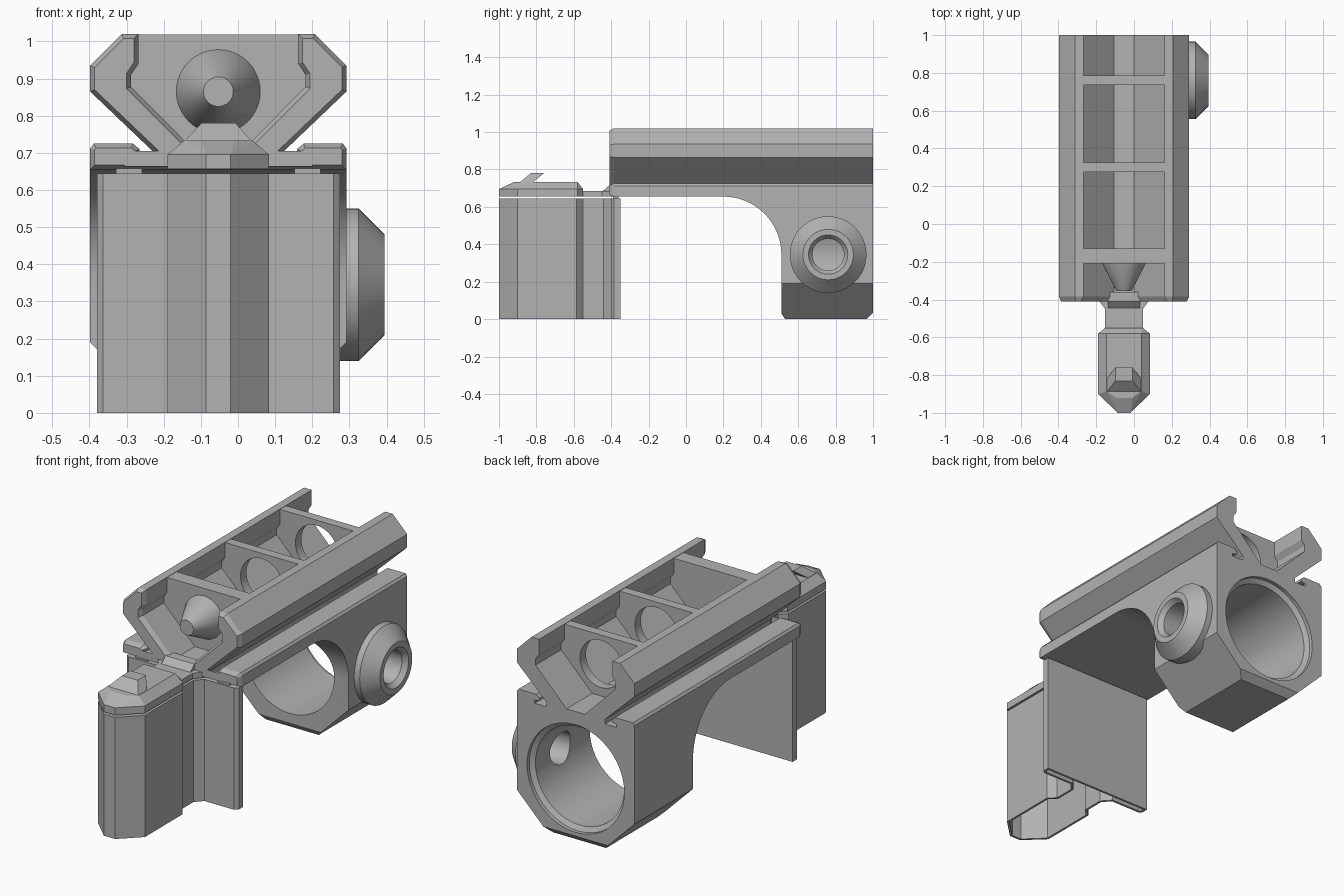
import bpy, bmesh, math
from mathutils import Vector, Matrix

if "Cube" in bpy.data.objects:
    bpy.data.objects.remove(bpy.data.objects["Cube"])

CX = -0.053          # centre line of the part
BORE_Z = 0.34
RAIL_Z = 0.865

grey = bpy.data.materials.new("plain grey")
grey.use_nodes = True
grey.diffuse_color = (0.45, 0.45, 0.45, 1)
grey.node_tree.nodes["Principled BSDF"].inputs["Base Color"].default_value = (0.45, 0.45, 0.45, 1)


def finish(bm, name):
    bmesh.ops.recalc_face_normals(bm, faces=bm.faces[:])
    mesh = bpy.data.meshes.new(name)
    bm.to_mesh(mesh)
    bm.free()
    mesh.materials.append(grey)
    ob = bpy.data.objects.new(name, mesh)
    bpy.context.collection.objects.link(ob)
    return ob


def prism_bm(points, axis, a, b):
    """Extrude a 2D outline along an axis from a to b."""
    place = {"x": lambda p: (a, p[0], p[1]),
             "y": lambda p: (p[0], a, p[1]),
             "z": lambda p: (p[0], p[1], a)}[axis]
    bm = bmesh.new()
    face = bm.faces.new([bm.verts.new(place(p)) for p in points])
    step = Vector([b - a if axis == n else 0 for n in "xyz"])
    new = bmesh.ops.extrude_face_region(bm, geom=[face])["geom"]
    bmesh.ops.translate(bm, vec=step, verts=[v for v in new if isinstance(v, bmesh.types.BMVert)])
    if face not in bm.faces:
        bm.faces.new([v for v in bm.verts[:len(points)]])
    bmesh.ops.recalc_face_normals(bm, faces=bm.faces[:])
    return bm


def prism(name, points, axis, a, b):
    return finish(prism_bm(points, axis, a, b), name)


def mirrored(half):
    """Complete a half outline about the centre line."""
    return [(CX + x, v) for x, v in half] + [(CX - x, v) for x, v in reversed(half)]


def lathe(name, stations, axis, centre, sides=48):
    """Solid of revolution: stations are (distance along axis, radius)."""
    bm = bmesh.new()
    rings = []
    for d, r in stations:
        ring = []
        for i in range(sides):
            t = math.tau * i / sides
            u, v = r * math.cos(t), r * math.sin(t)
            co = (d, centre[0] + u, centre[1] + v) if axis == "x" else (centre[0] + u, d, centre[1] + v)
            ring.append(bm.verts.new(co))
        rings.append(ring)
    for lo, hi in zip(rings, rings[1:]):
        for i in range(sides):
            j = (i + 1) % sides
            bm.faces.new((lo[i], lo[j], hi[j], hi[i]))
    bm.faces.new(rings[0])
    bm.faces.new(rings[-1])
    return finish(bm, name)


def hull(name, points):
    bm = bmesh.new()
    verts = [bm.verts.new(p) for p in points]
    res = bmesh.ops.convex_hull(bm, input=verts)
    loose = [v for v in res["geom_interior"] if isinstance(v, bmesh.types.BMVert)]
    bmesh.ops.delete(bm, geom=loose, context="VERTS")
    return finish(bm, name)


def activate(ob):
    bpy.ops.object.select_all(action="DESELECT")
    ob.select_set(True)
    bpy.context.view_layer.objects.active = ob


def combine(ob, tool, operation):
    activate(ob)
    mod = ob.modifiers.new("bool", "BOOLEAN")
    mod.operation, mod.object, mod.solver = operation, tool, "EXACT"
    bpy.ops.object.modifier_apply(modifier=mod.name)
    bpy.data.objects.remove(tool)


def smooth(ob):
    activate(ob)
    bpy.ops.object.shade_smooth_by_angle(angle=math.radians(25))


# Dovetail rail with its open channel and side grooves
rail_half = [(0.053, 0.695), (0.235, 0.878), (0.235, 0.91), (0.215, 0.94),
             (0.215, 1.02), (0.26, 1.02), (0.345, 0.935), (0.345, 0.865),
             (0.172, 0.70), (0.172, 0.675), (0.24, 0.675), (0.24, 0.69),
             (0.212, 0.695), (0.212, 0.71), (0.23, 0.725), (0.335, 0.725),
             (0.345, 0.712), (0.345, 0.655)]
bm = prism_bm(mirrored(rail_half), "y", -0.385, 1.0)
front = [f for f in bm.faces if f.normal.y < -0.9]
bmesh.ops.inset_region(bm, faces=front, thickness=0.012, depth=0.025, use_even_offset=True)
finish(bm, "rail")

# Cross walls in the channel, the rear two pierced
wall_half = [(0.05, 0.685), (0.238, 0.87), (0.238, 0.91), (0.225, 0.94), (0.225, 1.018)]
for name, a, b, pierced in (("front_wall", -0.21, -0.13, False),
                            ("middle_wall", 0.275, 0.325, True),
                            ("rear_wall", 0.735, 0.785, True)):
    wall = prism(name, mirrored(wall_half), "y", a, b)
    if pierced:
        combine(wall, lathe("wall_cutter", [(a - 0.1, 0.125), (b + 0.1, 0.125)], "y", (CX, RAIL_Z)),
                "DIFFERENCE")
        smooth(wall)
smooth(lathe("nose_cone", [(-0.2, 0.115), (-0.215, 0.112), (-0.355, 0.04)], "y", (CX, RAIL_Z)))

# Clamp block: side profile with a curved throat, trimmed to an octagonal belly
arc = [(0.2 + 0.31 * math.sin(t), 0.345 + 0.31 * math.cos(t))
       for t in (math.pi / 2 * i / 16 for i in range(17))]
side = arc + [(0.51, 0.03), (0.53, 0), (0.965, 0), (1, 0.035), (1, 0.655)]
clamp = prism("clamp", side, "x", CX - 0.345, CX + 0.345)
for s in (-1, 1):
    corner = [(CX + s * 0.355, 0.2), (CX + s * 0.145, -0.01), (CX + s * 0.5, -0.01), (CX + s * 0.5, 0.2)]
    combine(clamp, prism("corner_cutter", corner, "y", 0, 1.2), "DIFFERENCE")

# Screw boss, then the main bore and the screw hole
boss_at = (0.76, 0.345)
boss = lathe("boss", [(0.2, 0.17), (0.27, 0.205), (0.325, 0.205), (0.395, 0.135)], "x", boss_at)
combine(clamp, boss, "UNION")
bore = lathe("bore_cutter", [(0.1, 0.26), (0.965, 0.26), (0.98, 0.285), (1.1, 0.285)],
             "y", (CX, BORE_Z), 64)
combine(clamp, bore, "DIFFERENCE")
hole = lathe("hole_cutter", [(0.05, 0.085), (0.37, 0.085), (0.395, 0.105), (0.45, 0.105)], "x", boss_at)
combine(clamp, hole, "DIFFERENCE")
smooth(clamp)

# Latch tongue: neck, tapered head and hook
neck = [(0.1, -0.6), (0.1, -0.45), (0.137, -0.4), (0.137, -0.36)]
prism("latch_neck", mirrored(neck), "z", 0.656, 0.685)
head = [(0.033, -1.0), (0.137, -0.9), (0.137, -0.58), (0.1, -0.55)]
crown = [(0.045, -0.92), (0.092, -0.885), (0.092, -0.58)]
hull("latch_head", [(x, y, z) for z in (0.656, 0.695) for x, y in mirrored(head)]
     + [(x, y, 0.733) for x, y in mirrored(crown)])
hook = [(0.046, -0.76, 0.78), (0.046, -0.83, 0.78), (0.092, -0.82, 0.73), (0.092, -0.89, 0.73)]
hull("latch_hook", [(CX + s * x, y, z) for s in (-1, 1) for x, y, z in hook])

# Raised step where the tongue meets the rail
step = [(-0.45, 0.68), (-0.41, 0.715), (-0.36, 0.715), (-0.36, 0.66)]
prism("latch_step", step, "x", CX - 0.085, CX + 0.085)

# Hollow support standing under the tongue
foot = [(0.033, -1.0), (0.137, -0.9), (0.137, -0.585), (0.1, -0.55), (0.1, -0.44),
        (0.137, -0.4), (0.31, -0.4), (0.327, -0.385), (0.327, -0.35)]
bm = prism_bm(mirrored(foot), "z", 0.0, 0.645)
base = [f for f in bm.faces if f.normal.z < -0.9]
bmesh.ops.inset_region(bm, faces=base, thickness=0.012, use_even_offset=True)
new = bmesh.ops.extrude_face_region(bm, geom=base)["geom"]
bmesh.ops.translate(bm, vec=(0, 0, 0.63), verts=[v for v in new if isinstance(v, bmesh.types.BMVert)])
bmesh.ops.delete(bm, geom=[f for f in base if f.is_valid], context="FACES_ONLY")
finish(bm, "support")

# Small breakaway tabs bridging the support and the rail
for x in (-0.24, 0.24):
    prism("breakaway_tab", [(CX + x - 0.035, -0.39), (CX + x + 0.035, -0.39),
                            (CX + x + 0.035, -0.36), (CX + x - 0.035, -0.36)], "z", 0.64, 0.66)
